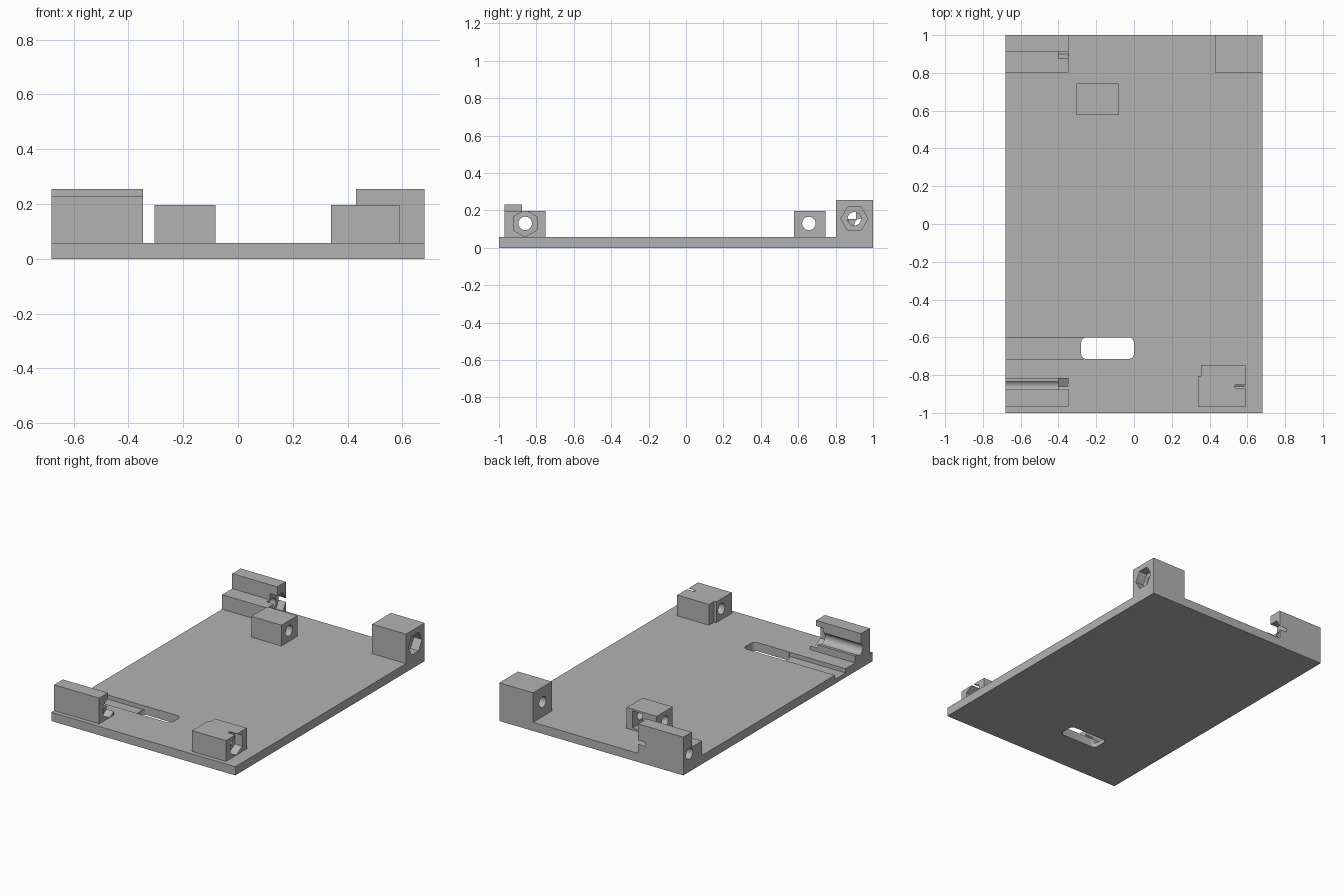
import bpy, bmesh, math
from mathutils import Matrix, Vector

if "Cube" in bpy.data.objects:
    bpy.data.objects.remove(bpy.data.objects["Cube"])

grey = bpy.data.materials.new("plain grey")
grey.diffuse_color = (0.45, 0.45, 0.45, 1)
grey.use_nodes = True
grey.node_tree.nodes["Principled BSDF"].inputs["Base Color"].default_value = grey.diffuse_color


def new_object(name, bm):
    bmesh.ops.recalc_face_normals(bm, faces=bm.faces)
    mesh = bpy.data.meshes.new(name)
    bm.to_mesh(mesh)
    bm.free()
    mesh.materials.append(grey)
    ob = bpy.data.objects.new(name, mesh)
    bpy.context.collection.objects.link(ob)
    return ob


def box(name, x0, x1, y0, y1, z0, z1):
    bm = bmesh.new()
    bmesh.ops.create_cube(bm, size=1)
    for v in bm.verts:
        v.co = Vector(((x0 + x1) / 2 + v.co.x * (x1 - x0),
                       (y0 + y1) / 2 + v.co.y * (y1 - y0),
                       (z0 + z1) / 2 + v.co.z * (z1 - z0)))
    return new_object(name, bm)


def bore(x0, x1, y, z, r, sides=32, turn=0.0):
    """Prism along x, used for screw holes and nut pockets."""
    bm = bmesh.new()
    bmesh.ops.create_cone(bm, cap_ends=True, segments=sides, radius1=r, radius2=r, depth=x1 - x0)
    m = (Matrix.Translation(((x0 + x1) / 2, y, z)) @ Matrix.Rotation(math.pi / 2, 4, 'Y')
         @ Matrix.Rotation(turn, 4, 'Z'))
    bmesh.ops.transform(bm, matrix=m, verts=bm.verts)
    return new_object("cutter", bm)


def rounded_slot(x0, x1, y0, y1, z0, z1, r):
    bm = bmesh.new()
    pts = []
    for cx, cy, a0 in ((x1 - r, y1 - r, 0), (x0 + r, y1 - r, 90), (x0 + r, y0 + r, 180), (x1 - r, y0 + r, 270)):
        for i in range(7):
            a = math.radians(a0 + 15 * i)
            pts.append(bm.verts.new((cx + r * math.cos(a), cy + r * math.sin(a), z0)))
    f = bm.faces.new(pts)
    ext = bmesh.ops.extrude_face_region(bm, geom=[f])
    for v in ext["geom"]:
        if isinstance(v, bmesh.types.BMVert):
            v.co.z = z1
    return new_object("cutter", bm)


def cut(ob, *cutters):
    bpy.context.view_layer.objects.active = ob
    for c in cutters:
        c.hide_render = True
        mod = ob.modifiers.new("cut", 'BOOLEAN')
        mod.operation = 'DIFFERENCE'
        mod.solver = 'EXACT'
        mod.object = c
        bpy.ops.object.modifier_apply(modifier=mod.name)
        bpy.data.objects.remove(c, do_unlink=True)


T = 0.058       # plate thickness
HOLE = 0.036    # screw hole radius
NUT = 0.072     # nut pocket radius
POINT_UP, FLAT_UP = 0.0, math.pi / 6

# Base plate with through slot and shallow strap channel
plate = box("base_plate", -0.68, 0.68, -1, 1, 0, T)
cut(plate,
    rounded_slot(-0.28, 0.0, -0.715, -0.60, -0.1, 0.2, 0.03),
    box("cutter", -0.8, -0.265, -0.714, -0.601, 0.03, 0.2))

# Rear right block
rear_right = box("rear_right_block", 0.43, 0.68, 0.803, 1, T, 0.255)
cut(rear_right, bore(0.3, 0.8, 0.9, 0.155, HOLE),
    bore(0.62, 0.8, 0.9, 0.155, NUT, 6, POINT_UP))

# Front right block with notched corner
front_right = box("front_right_block", 0.34, 0.59, -0.97, -0.75, T, 0.197)
cut(front_right, box("cutter", 0.3, 0.355, -0.805, -0.7, 0, 0.3),
    bore(0.3, 0.7, -0.86, 0.13, HOLE),
    bore(0.535, 0.7, -0.86, 0.13, NUT, 6, FLAT_UP))

# Inner rear block with side nut slot
inner = box("inner_block", -0.305, -0.083, 0.577, 0.745, T, 0.197)
cut(inner, bore(-0.4, 0.1, 0.657, 0.13, HOLE),
    box("cutter", -0.2, -0.125, 0.595, 0.8, 0.07, 0.185))

# Rear left stepped block
rear_left = box("rear_left_block", -0.68, -0.347, 0.803, 1, T, 0.255)
cut(rear_left, box("cutter", -0.8, -0.2, 0.7, 0.91, 0.155, 0.4),
    bore(-0.8, -0.2, 0.935, 0.12, HOLE),
    bore(-0.4, -0.2, 0.935, 0.133, NUT, 6, POINT_UP))

# Front left stepped block with open half-pipe channel
front_left = box("front_left_block", -0.68, -0.347, -0.97, -0.815, T, 0.23)
cut(front_left, box("cutter", -0.8, -0.2, -0.877, -0.7, 0.105, 0.4),
    bore(-0.8, -0.2, -0.86, 0.13, HOLE),
    bore(-0.4, -0.2, -0.86, 0.13, NUT, 6, FLAT_UP))

# Smooth the bores, keep edges sharp
bpy.ops.object.select_all(action='DESELECT')
for ob in (plate, rear_right, front_right, inner, rear_left, front_left):
    ob.select_set(True)
bpy.context.view_layer.objects.active = plate
bpy.ops.object.shade_smooth_by_angle(angle=math.radians(30))
